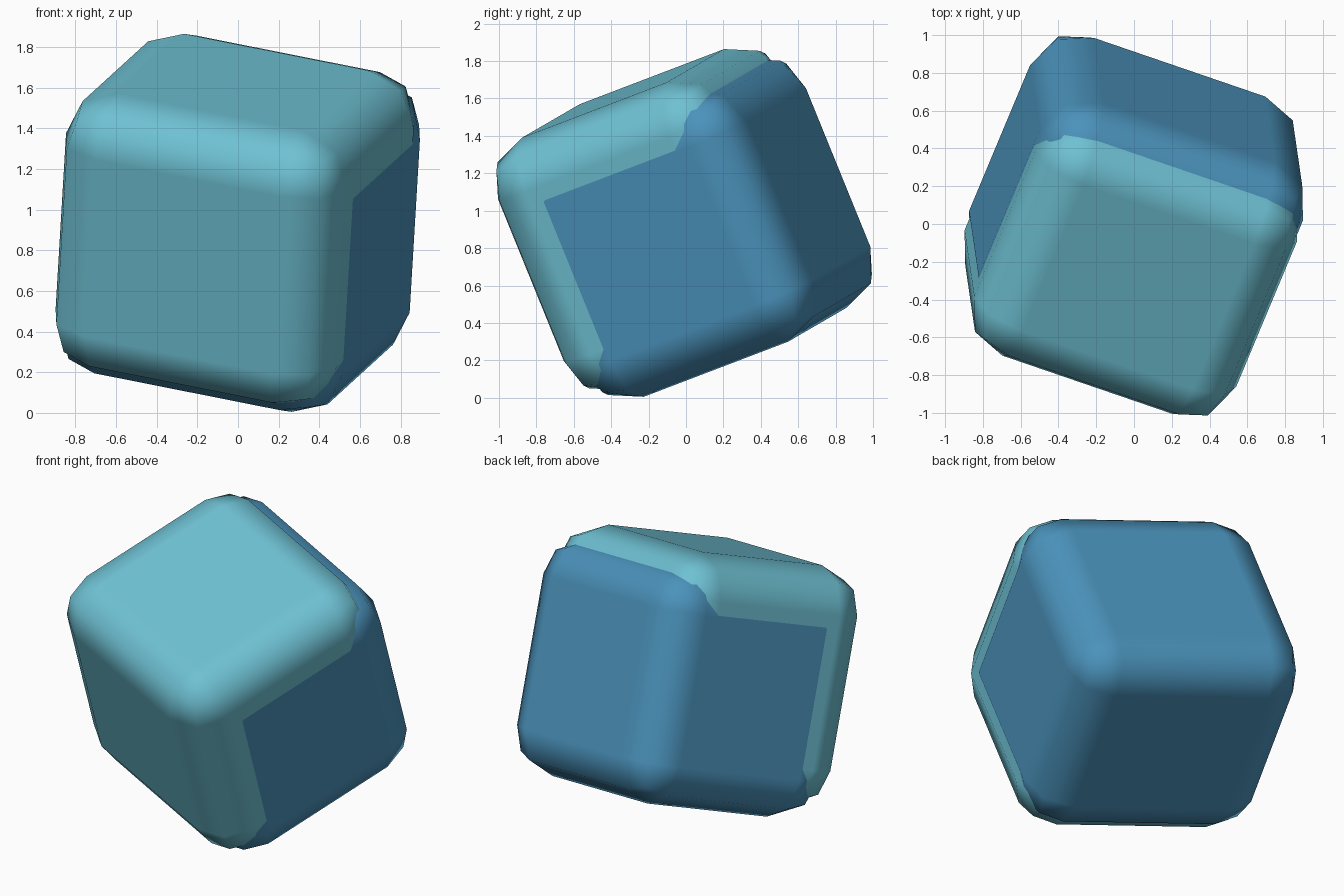
import bpy
from mathutils import Vector, Matrix

default = bpy.data.objects.get("Cube")
if default:
    bpy.data.objects.remove(default, do_unlink=True)


def make_material(name, colour):
    mat = bpy.data.materials.new(name)
    mat.use_nodes = True
    mat.diffuse_color = (*colour, 1)
    mat.node_tree.nodes["Principled BSDF"].inputs["Base Color"].default_value = (*colour, 1)
    return mat


# Shared tilt of both blocks
up = Vector((0.055, -0.376, 0.925)).normalized()
side = Vector((0.364, 0.869, 0.334)).cross(up).normalized()
back = up.cross(side)
tilt = Matrix((side, back, up)).transposed().to_4x4()
middle = Matrix.Translation((0, 0, 0.93))


def rounded_block(name, half_size, offset, mat):
    """Box with rounded edges, placed in the tilted frame."""
    bpy.ops.mesh.primitive_cube_add(size=2)
    obj = bpy.context.object
    obj.name = name
    obj.data.transform(Matrix.Diagonal((*half_size, 1)))
    obj.matrix_world = middle @ tilt @ Matrix.Translation(offset)
    obj.data.materials.append(mat)
    bpy.ops.object.shade_smooth()
    bevel = obj.modifiers.new("rounded_edges", 'BEVEL')
    bevel.width = 0.262
    bevel.segments = 2
    bevel.limit_method = 'NONE'
    bevel.harden_normals = True
    return obj


# Blue block sits low and back; teal block sits high and forward, a hair narrower
rounded_block("blue_block", (0.75, 0.705, 0.72), (0, 0.035, -0.036),
              make_material("blue", (0.07, 0.29, 0.5)))
rounded_block("teal_block", (0.746, 0.705, 0.73), (0, -0.052, 0.043),
              make_material("teal", (0.156, 0.53, 0.65)))
